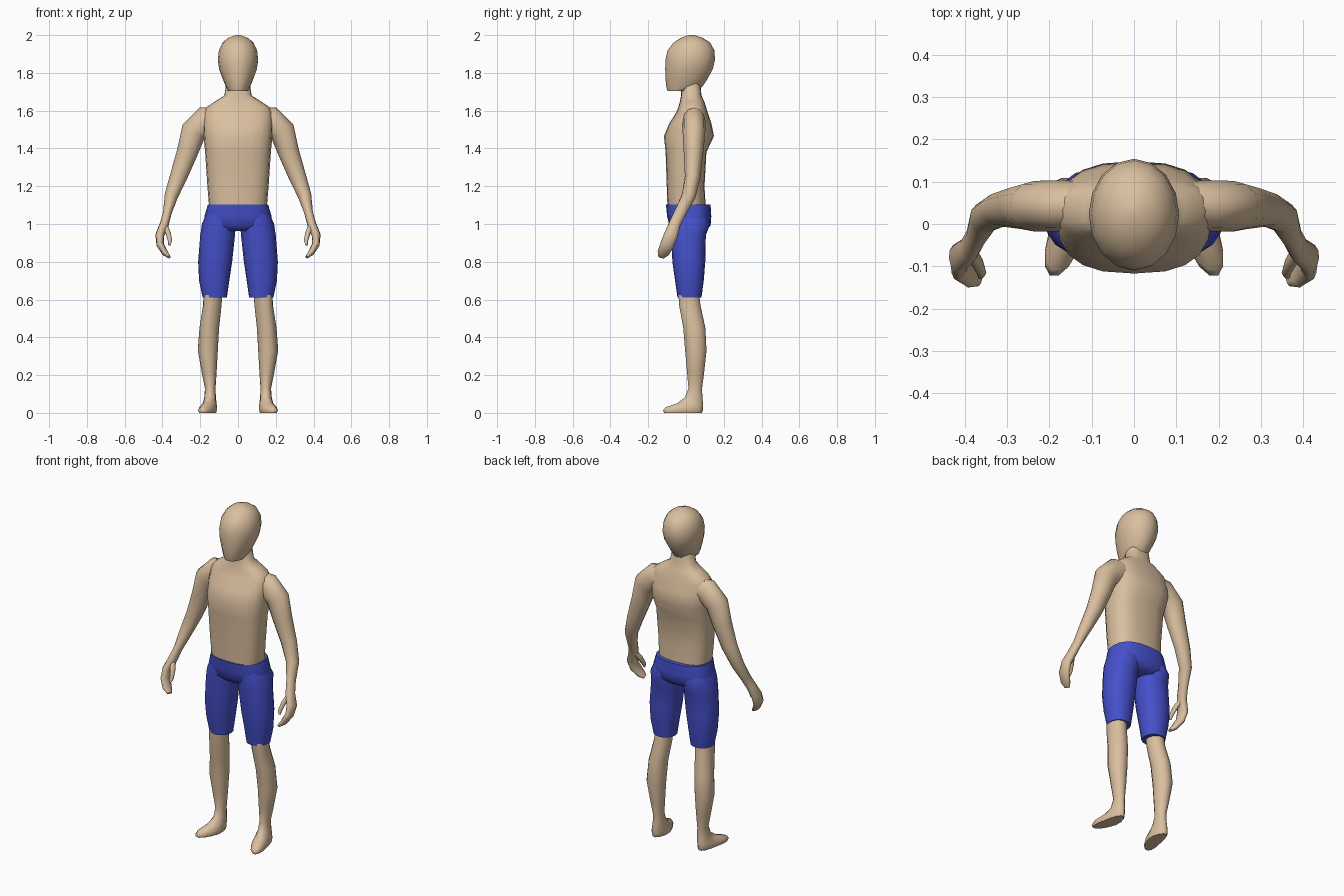
import bpy, bmesh, math
from mathutils import Vector


def material(name, rgb):
    m = bpy.data.materials.new(name)
    m.diffuse_color = (*rgb, 1)
    return m


skin = material("skin tan", (0.70, 0.52, 0.345))
blue = material("shorts blue", (0.06, 0.08, 0.60))


def loft(name, rings, mat, mirror=False):
    """Join equal-sized point rings into a closed, smooth-shaded skin."""
    bm = bmesh.new()
    rows = [[bm.verts.new(p) for p in r] for r in rings]
    n = len(rows[0])
    for a, b in zip(rows, rows[1:]):
        for i in range(n):
            j = (i + 1) % n
            bm.faces.new((a[i], a[j], b[j], b[i]))
    bm.faces.new(rows[0])
    bm.faces.new(rows[-1])
    bmesh.ops.recalc_face_normals(bm, faces=bm.faces)
    me = bpy.data.meshes.new(name)
    bm.to_mesh(me)
    bm.free()
    me.materials.append(mat)
    ob = bpy.data.objects.new(name, me)
    bpy.context.collection.objects.link(ob)
    bpy.ops.object.select_all(action='DESELECT')
    ob.select_set(True)
    bpy.context.view_layer.objects.active = ob
    bpy.ops.object.shade_smooth_by_angle(angle=math.radians(60))
    if mirror:
        ob.modifiers.new("mirror", 'MIRROR').use_mirror_merge = False
    return ob


def power(v, n):
    return math.copysign(abs(v) ** (2 / n), v)


def stack(levels, sides=16, n=2.0, skew=0.0):
    """Level rings from (z, centre x, half width, front y, back y)."""
    out = []
    for z, cx, hw, y0, y1 in levels:
        ring = []
        for i in range(sides):
            a = 2 * math.pi * i / sides
            y = (y0 + y1) / 2 + (y1 - y0) / 2 * power(math.sin(a), n)
            x = cx + hw * power(math.cos(a), n) - skew * min(0, y)
            ring.append((x, y, z))
        out.append(ring)
    return out


def tube(path, sides=12):
    """Rings square to a path of (x, y, z, half width, half depth)."""
    pts = [Vector(p[:3]) for p in path]
    out = []
    for i, p in enumerate(path):
        t = (pts[min(i + 1, len(pts) - 1)] - pts[max(i - 1, 0)]).normalized()
        depth = (Vector((0, 1, 0)) - t * t.y).normalized()
        wide = t.cross(depth)
        ring = []
        for k in range(sides):
            a = 2 * math.pi * k / sides
            ring.append(pts[i] + wide * p[3] * math.cos(a) + depth * p[4] * math.sin(a))
        out.append(ring)
    return out


# Head, with the flat underside of the jaw
loft("head", stack([
    (1.705, 0, .052, -.098, .050), (1.725, 0, .064, -.104, .085),
    (1.77, 0, .082, -.109, .115), (1.82, 0, .100, -.110, .142),
    (1.87, 0, .107, -.109, .154), (1.92, 0, .101, -.097, .150),
    (1.96, 0, .082, -.066, .128), (1.985, 0, .053, -.028, .090),
    (2.0, 0, .012, .015, .045)]), skin)

# Torso, shoulders slope and neck
loft("torso", stack([
    (1.08, 0, .152, -.098, .105), (1.2, 0, .162, -.102, .098),
    (1.38, 0, .174, -.108, .108), (1.465, 0, .182, -.117, .148),
    (1.53, 0, .185, -.090, .135), (1.59, 0, .182, -.052, .115),
    (1.62, 0, .165, -.040, .106), (1.65, 0, .120, -.032, .096),
    (1.68, 0, .072, -.026, .082), (1.76, 0, .060, -.024, .075)],
    sides=20, n=2.6), skin)

# Arms run from inside the chest to the curled fingertips
loft("arms", tube([
    (.10, .045, 1.550, .070, .055), (.17, .043, 1.545, .078, .060),
    (.235, .042, 1.49, .068, .060), (.268, .040, 1.38, .056, .052),
    (.315, .035, 1.25, .046, .041), (.353, .015, 1.15, .036, .037),
    (.374, -.03, 1.06, .023, .032), (.390, -.06, 1.00, .024, .031),
    (.414, -.08, .940, .024, .037), (.412, -.10, .890, .020, .037),
    (.386, -.12, .846, .016, .032), (.364, -.13, .825, .008, .018)]),
    skin, True)
loft("thumbs", tube([
    (.388, -.062, .995, .014, .018), (.369, -.093, .95, .014, .016),
    (.360, -.115, .91, .011, .012), (.363, -.125, .888, .006, .006)], sides=8),
    skin, True)

# Shorts: waist block and two tapering legs
loft("shorts_waist", stack([
    (1.102, 0, .160, -.106, .130), (1.04, 0, .178, -.100, .134),
    (.99, 0, .178, -.088, .130), (.962, 0, .120, -.060, .100)],
    sides=20, n=2.5), blue)
loft("shorts_legs", stack([
    (1.05, .095, .075, -.085, .110), (1.0, .101, .090, -.086, .128),
    (.94, .108, .092, -.080, .105), (.80, .121, .090, -.072, .102),
    (.70, .126, .080, -.058, .094), (.61, .123, .064, -.045, .082)],
    n=2.2), blue, True)

# Lower legs flowing into the feet, toes turned outward
loft("lower_legs", stack([
    (.64, .132, .050, -.042, .070), (.57, .136, .049, -.038, .078),
    (.45, .152, .052, -.016, .104), (.33, .160, .053, -.006, .110),
    (.22, .153, .040, .004, .098), (.13, .147, .028, .012, .086),
    (.08, .148, .031, -.008, .088), (.05, .150, .037, -.050, .092),
    (.03, .152, .043, -.110, .093), (.012, .152, .044, -.125, .092),
    (0, .152, .040, -.118, .086)], sides=14, skew=.3), skin, True)
